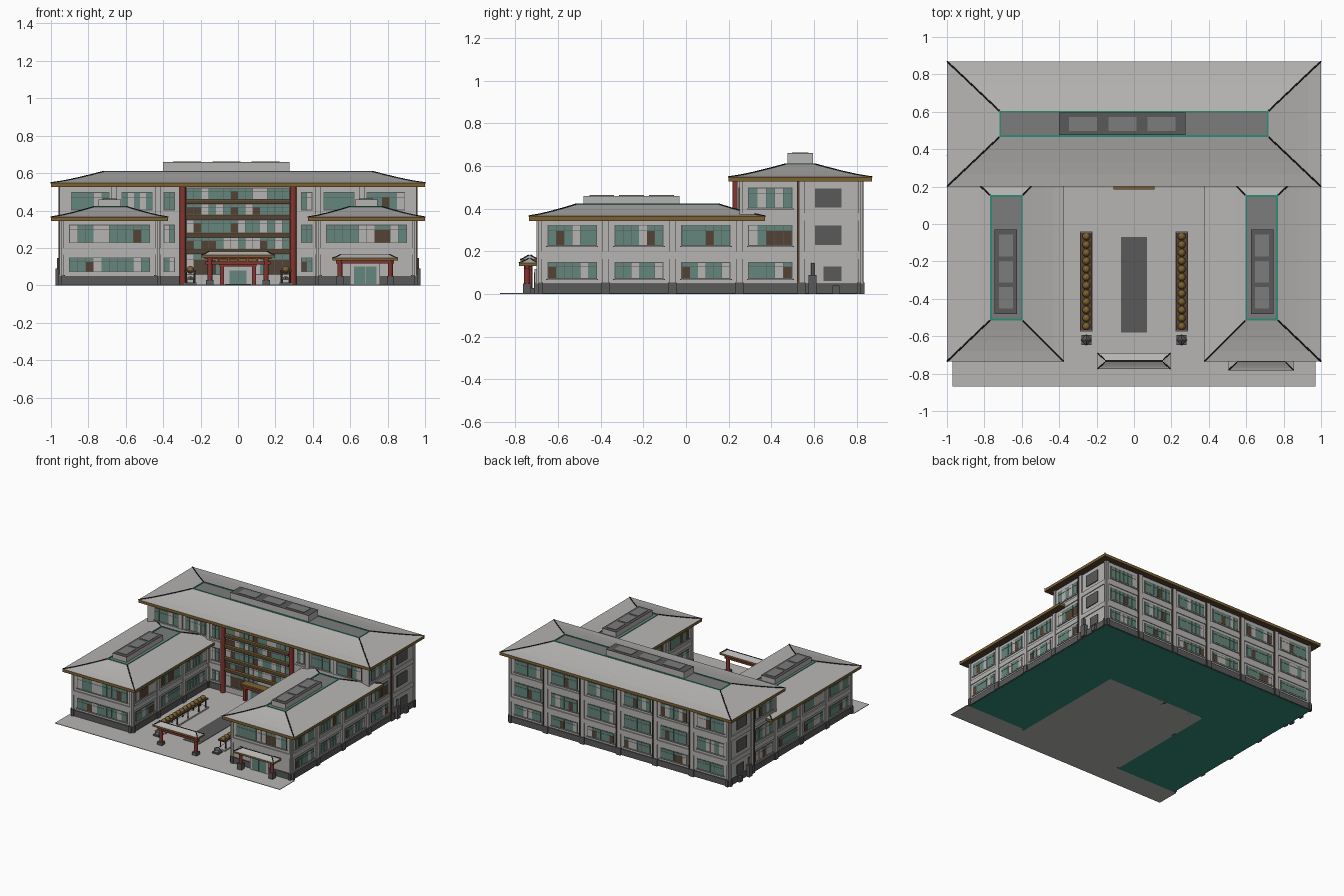
import bpy, bmesh, random
from mathutils import Matrix, Vector

random.seed(4)
if "Cube" in bpy.data.objects:
    bpy.data.objects.remove(bpy.data.objects["Cube"])

COLOURS = {
    "light_stone": (0.47, 0.46, 0.45), "dark_stone": (0.1, 0.1, 0.1),
    "deck_grey": (0.2, 0.2, 0.2), "red_paint": (0.23, 0.035, 0.028),
    "gold": (0.2, 0.12, 0.03), "brown": (0.09, 0.055, 0.035),
    "glass": (0.13, 0.24, 0.2), "green_trim": (0.03, 0.26, 0.18),
    "black_ridge": (0.01, 0.01, 0.01),
}
MATS = {}
for key, rgb in COLOURS.items():
    m = bpy.data.materials.new(key)
    m.use_nodes = True
    m.diffuse_color = (*rgb, 1)
    m.node_tree.nodes["Principled BSDF"].inputs["Base Color"].default_value = (*rgb, 1)
    MATS[key] = m
ORDER = list(COLOURS)


def finish(name, bm):
    mesh = bpy.data.meshes.new(name)
    for key in ORDER:
        mesh.materials.append(MATS[key])
    bm.to_mesh(mesh)
    bm.free()
    ob = bpy.data.objects.new(name, mesh)
    bpy.context.collection.objects.link(ob)
    return ob


def paint(verts, mat):
    for f in {f for v in verts for f in v.link_faces}:
        f.material_index = ORDER.index(mat)


def box(bm, x0, x1, y0, y1, z0, z1, mat):
    size = Matrix.Diagonal((abs(x1 - x0), abs(y1 - y0), z1 - z0, 1))
    mid = Matrix.Translation(((x0 + x1) / 2, (y0 + y1) / 2, (z0 + z1) / 2))
    paint(bmesh.ops.create_cube(bm, size=1, matrix=mid @ size)["verts"], mat)


def post(bm, x, y, z0, z1, r, mat, top=None, sides=12):
    res = bmesh.ops.create_cone(bm, cap_ends=True, segments=sides, radius1=r,
                                radius2=r if top is None else top, depth=z1 - z0,
                                matrix=Matrix.Translation((x, y, (z0 + z1) / 2)))
    paint(res["verts"], mat)


# A wall is (axis it runs along, position, outward sign); d is the distance outward
def on_wall(bm, wall, u0, u1, d0, d1, z0, z1, mat):
    axis, pos, sign = wall
    a, b = pos + sign * d0, pos + sign * d1
    if axis == "x":
        box(bm, u0, u1, a, b, z0, z1, mat)
    else:
        box(bm, a, b, u0, u1, z0, z1, mat)


def window(bm, wall, u0, u1, z0, z1, panes):
    on_wall(bm, wall, u0 - .004, u1 + .004, -.005, .003, z0 - .004, z1 + .004, "dark_stone")
    on_wall(bm, wall, u0 - .01, u1 + .01, 0, .008, z0 - .01, z0 - .004, "light_stone")
    step, split = (u1 - u0) / panes, z0 + (z1 - z0) * .74
    for i in range(panes):
        mat = random.choices(("glass", "brown", "light_stone"), (7, 2, 2))[0]
        a, b = u0 + i * step + .001, u0 + (i + 1) * step - .001
        on_wall(bm, wall, a, b, 0, .005, z0, split - .001, mat)
        on_wall(bm, wall, a, b, 0, .005, split + .001, z1, "glass" if mat == "brown" else mat)


FLOORS = [(.075, .145), (.23, .32), (.405, .495)]


def facade(name, wall, joints, floors, top, gap=.045, panes=6, pipes=False):
    """Pilasters at the joints, string courses, and a window in each bay."""
    bm = bmesh.new()
    lo, hi = joints[0], joints[-1]
    for j in joints:
        on_wall(bm, wall, max(lo, j - .015), min(hi, j + .015), -.005, .01, .05, top, "light_stone")
        on_wall(bm, wall, max(lo, j - .02), min(hi, j + .02), -.005, .016, 0, .055, "dark_stone")
    on_wall(bm, wall, lo, hi, -.005, .008, .003, .05, "dark_stone")
    for z in (.165, .345):
        if z < top - .02:
            on_wall(bm, wall, lo, hi, -.005, .006, z, z + .035, "light_stone")
    for z0, z1 in floors:
        for a, b in zip(joints, joints[1:]):
            window(bm, wall, a + gap, b - gap, z0, z1, panes)
    if pipes:
        for j in joints[1:-1]:
            on_wall(bm, wall, j + .017, j + .026, 0, .012, 0, top, "brown")
    return finish(name, bm)


def roof(name, outer, inner, z0, z1, drop=.022, ridge=.004, deck=True):
    """Concave hipped roof from an outer rectangle up to an inner one."""
    bm = bmesh.new()
    rings, lines = [], [[] for _ in range(4)]
    steps = [(0, z0 - drop), (0, z0)]
    steps += [(t, z0 + (z1 - z0) * t ** 1.25) for t in (.25, .5, .75, 1)]
    for t, z in steps:
        x0, x1, y0, y1 = [o + (i - o) * t for o, i in zip(outer, inner)]
        pts = [(x0, y0, z), (x1, y0, z), (x1, y1, z), (x0, y1, z)]
        rings.append([bm.verts.new(p) for p in pts])
        if z >= z0:
            for line, p in zip(lines, pts):
                line.append(p)
    for n, (a, b) in enumerate(zip(rings, rings[1:])):
        for i in range(4):
            f = bm.faces.new((a[i], a[i - 3], b[i - 3], b[i]))
            f.material_index = ORDER.index("light_stone" if n else "gold")
    bm.faces.new(rings[0][::-1]).material_index = ORDER.index("brown")
    bm.faces.new(rings[-1]).material_index = ORDER.index("deck_grey" if deck else "black_ridge")
    if deck:
        x0, x1, y0, y1 = inner
        for r in ((x0, x1, y0, y0 + .01), (x0, x1, y1 - .01, y1),
                  (x0, x0 + .01, y0, y1), (x1 - .01, x1, y0, y1)):
            box(bm, *r, z1 - .006, z1 + .004, "green_trim")
    finish(name, bm)
    # Dark ridge along each hip
    cu = bpy.data.curves.new(name + "_hips", "CURVE")
    cu.dimensions, cu.bevel_depth, cu.bevel_resolution = "3D", ridge, 1
    cu.materials.append(MATS["black_ridge"])
    for line in lines:
        sp = cu.splines.new("POLY")
        sp.points.add(len(line) - 1)
        for p, co in zip(sp.points, line):
            p.co = (*co, 1)
    bpy.context.collection.objects.link(bpy.data.objects.new(name + "_hips", cu))


def roof_box(name, x0, x1, y0, y1, z0, z1, along_x):
    """Rooftop plant housing with three lighter panels on its top."""
    bm = bmesh.new()
    box(bm, x0, x1, y0, y1, z0, z1 - .002, "light_stone")
    box(bm, x0, x1, y0, y1, z1 - .002, z1, "dark_stone")
    for i in (-1, 0, 1):
        cx, cy = (x0 + x1) / 2, (y0 + y1) / 2
        w, h = (.075, .038) if along_x else (.038, .058)
        cx, cy = (cx + i * .21, cy) if along_x else (cx, cy + i * .14)
        box(bm, cx - w, cx + w, cy - h, cy + h, z1 - .001, z1 + .003, "deck_grey")
    finish(name, bm)


def bays(a, b, n):
    return [a + (b - a) * i / n for i in range(n + 1)]


# Paving and building bodies
bm = bmesh.new()
box(bm, -.97, .97, -.87, -.69, 0, .004, "light_stone")
box(bm, -.43, .43, -.69, .25, 0, .004, "light_stone")
box(bm, -.07, .07, -.58, -.07, .003, .007, "dark_stone")
finish("courtyard_paving", bm)
bm = bmesh.new()
box(bm, -.945, .945, .25, .82, .003, .53, "light_stone")
box(bm, -.945, .945, .25, .82, 0, .003, "green_trim")
finish("main_hall_body", bm)
roof("main_roof", (-1, 1, .2, .87), (-.72, .72, .465, .605), .548, .608)
roof_box("main_roof_box", -.4, .275, .475, .595, .6, .66, True)

# Main hall walls
facade("main_back_wall", ("x", .82, 1), bays(-.945, .945, 6), FLOORS, .53, pipes=True)
front = ("x", .25, -1)
bm = bmesh.new()
for s in (1, -1):
    for z0, z1 in FLOORS:
        window(bm, front, s * .367 - .027, s * .367 + .027, z0, z1, 2)
    for c, w in ((.79, .1), (.54, .08)):
        window(bm, front, s * c - w, s * c + w, *FLOORS[2], 5)
    for x in (.43, .665):
        on_wall(bm, front, s * x - .015, s * x + .015, 0, .01, .05, .53, "light_stone")
    a, b = sorted((s * .31, s * .43))
    on_wall(bm, front, a, b, 0, .008, 0, .05, "dark_stone")
    for z in (.165, .345):
        on_wall(bm, front, a, b, 0, .006, z, z + .035, "light_stone")
    post(bm, s * .295, .235, 0, .53, .018, "red_paint", sides=16)
finish("main_front_windows", bm)

# Glazed centre with balcony bands
bm = bmesh.new()
for z0, z1 in ((.06, .165), (.195, .253), (.283, .348), (.378, .432), (.463, .518)):
    window(bm, front, -.275, .275, z0, z1, 14)
for z in (.17, .257, .352, .436):
    on_wall(bm, front, -.277, .277, 0, .022, z, z + .018, "brown")
    on_wall(bm, front, -.277, .277, 0, .025, z + .018, z + .024, "gold")
finish("glazed_centre", bm)
bm = bmesh.new()
for s in (1, -1):
    box(bm, s * .075, s * .095, .2, .25, 0, .11, "red_paint")
box(bm, -.1, .1, .195, .25, .1, .125, "red_paint")
box(bm, -.11, .11, .185, .25, .125, .137, "gold")
box(bm, -.075, .075, .225, .25, 0, .1, "light_stone")
box(bm, -.045, .045, .22, .25, 0, .08, "glass")
finish("main_entrance", bm)

for s, side in ((1, "left"), (-1, "right")):
    # Wing body, roof and walls
    x0, x1 = sorted((s * .43, s * .945))
    bm = bmesh.new()
    box(bm, x0, x1, -.69, .25, .003, .35, "light_stone")
    box(bm, x0, x1, -.69, .25, 0, .003, "green_trim")
    finish(side + "_wing_body", bm)
    ox, ix = sorted((s * .375, s)), sorted((s * .595, s * .77))
    roof(side + "_wing_roof", (*ox, -.735, .37), (*ix, -.515, .155), .365, .42)
    bx = sorted((s * .625, s * .745))
    roof_box(side + "_wing_roof_box", *bx, -.48, -.03, .41, .46, False)
    facade(side + "_wing_outer_wall", ("y", s * .945, s), bays(-.69, .25, 3), FLOORS[:2], .35)
    facade(side + "_wing_inner_wall", ("y", s * .43, -s), bays(-.69, .25, 3), FLOORS[:2], .35)
    facade(side + "_wing_front_wall", ("x", -.69, -1), [x0, x1],
           FLOORS[1:2] if s > 0 else FLOORS[:2], .35, panes=10)
    # Main hall end wall with louvres, downpipe and vents
    end = ("y", s * .945, s)
    facade(side + "_end_wall", end, [.25, .54], FLOORS, .53, panes=5)
    facade(side + "_rear_end_wall", end, [.54, .82], [], .53)
    bm = bmesh.new()
    for u0, z0, z1 in ((.605, .405, .495), (.605, .23, .32), (.645, .06, .13)):
        on_wall(bm, end, u0, .728, 0, .006, z0, z1, "dark_stone")
    on_wall(bm, end, .52, .531, 0, .016, 0, .53, "brown")
    on_wall(bm, end, .573, .612, 0, .03, 0, .09, "dark_stone")
    on_wall(bm, end, .685, .72, 0, .025, 0, .04, "dark_stone")
    post(bm, s * .96, .593, .09, .145, .008, "dark_stone")
    finish(side + "_end_fittings", bm)

    # Courtyard pergola with gold domes, and stone lantern
    cx = s * .255
    bm = bmesh.new()
    box(bm, cx - .034, cx + .034, -.575, -.04, .003, .015, "light_stone")
    box(bm, cx - .03, cx + .03, -.57, -.045, .072, .082, "brown")
    for i in range(12):
        y = -.547 + i * .0437
        res = bmesh.ops.create_uvsphere(bm, u_segments=12, v_segments=6, radius=.021,
                                        matrix=Matrix.Translation((cx, y, .083)))
        paint(res["verts"], "gold")
        if i % 3 == 0 or i == 11:
            for dx in (-.023, .023):
                post(bm, cx + dx, y, .01, .075, .005, "brown", sides=8)
    finish(side + "_pergola", bm)
    bm = bmesh.new()
    box(bm, cx - .027, cx + .027, -.647, -.593, .003, .015, "dark_stone")
    box(bm, cx - .016, cx + .016, -.636, -.604, .015, .032, "light_stone")
    post(bm, cx, -.62, .032, .048, .03, "dark_stone", top=.006, sides=4)
    finish(side + "_lantern", bm)

# Courtyard gate
bm = bmesh.new()
for x in (-.15, .15):
    post(bm, x, -.732, .02, .16, .013, "red_paint")
    box(bm, x - .02, x + .02, -.752, -.712, .003, .028, "dark_stone")
box(bm, -.175, .175, -.742, -.722, .112, .128, "red_paint")
box(bm, -.18, .18, -.745, -.719, .14, .15, "red_paint")
for x in (-.1, -.05, 0, .05, .1):
    box(bm, x - .005, x + .005, -.738, -.726, .128, .14, "gold")
finish("gate_frame", bm)
roof("gate_roof", (-.195, .195, -.775, -.69), (-.155, .155, -.738, -.727), .162, .182, .014, .003, False)

# Wing entrance porch
bm = bmesh.new()
for x in (.545, .815):
    post(bm, x, -.745, .04, .14, .013, "red_paint")
    box(bm, x - .019, x + .019, -.764, -.726, .003, .05, "dark_stone")
box(bm, .525, .835, -.755, -.735, .118, .132, "red_paint")
box(bm, .6, .76, -.71, -.69, .003, .118, "light_stone")
for x in (.62, .682):
    box(bm, x, x + .058, -.713, -.7, .006, .1, "glass")
finish("porch_frame", bm)
roof("porch_roof", (.505, .855, -.782, -.69), (.55, .81, -.738, -.727), .146, .166, .014, .003, False)
